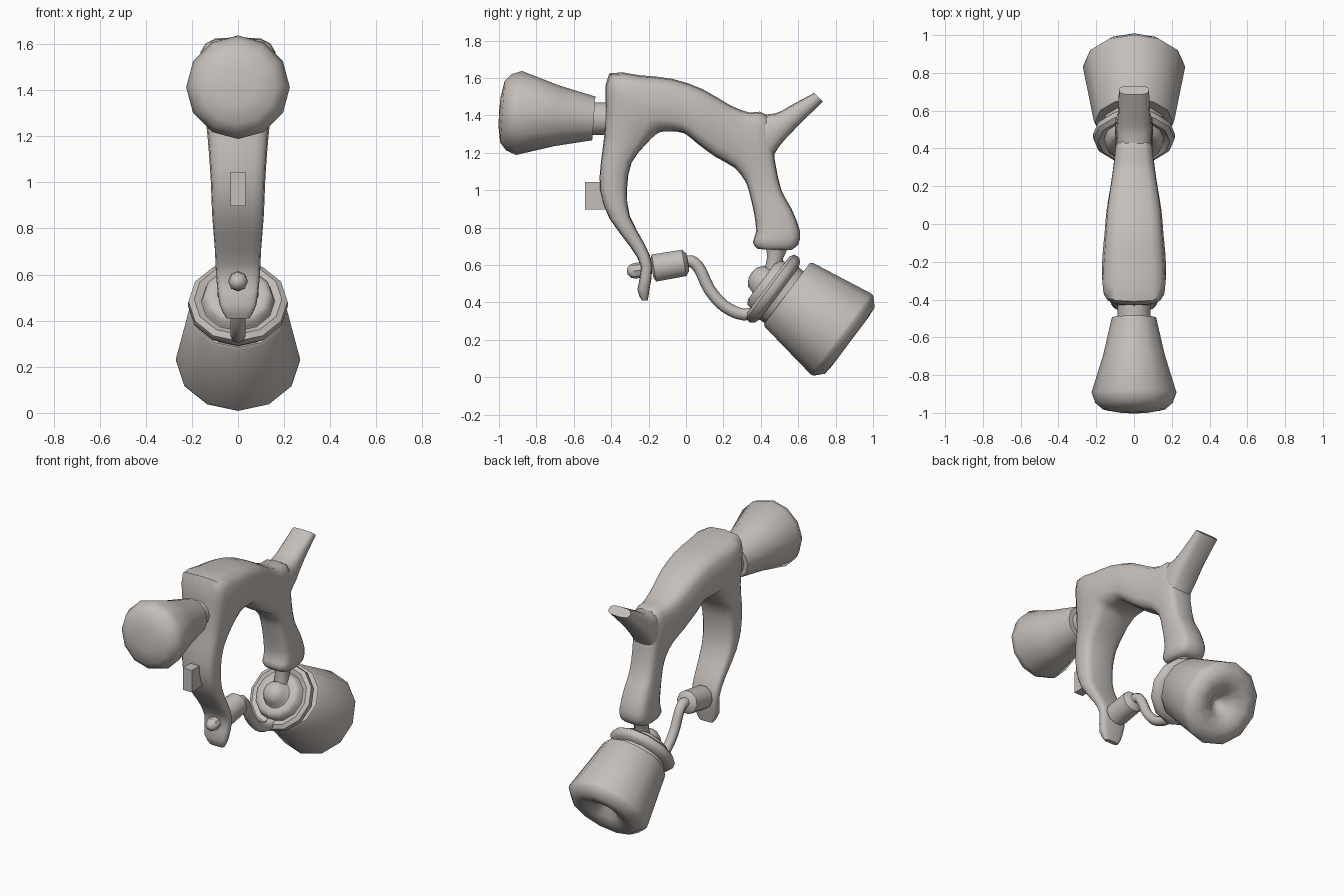
import bpy, bmesh, math
from mathutils import Vector

if "Cube" in bpy.data.objects:
    bpy.data.objects.remove(bpy.data.objects["Cube"])

grey = bpy.data.materials.new("warm_grey")
grey.diffuse_color = (0.56, 0.52, 0.49, 1)
grey.use_nodes = True
grey.node_tree.nodes["Principled BSDF"].inputs["Base Color"].default_value = grey.diffuse_color


def skin(name, rings, angle=40):
    """Bridge closed rings of points into a capped, smooth solid."""
    bm = bmesh.new()
    loops = [[bm.verts.new(p) for p in r] for r in rings]
    for a, b in zip(loops, loops[1:]):
        n = len(a)
        for i in range(n):
            j = (i + 1) % n
            bm.faces.new((a[i], a[j], b[j], b[i]))
    bm.faces.new(loops[0])
    bm.faces.new(loops[-1])
    bmesh.ops.recalc_face_normals(bm, faces=bm.faces[:])
    me = bpy.data.meshes.new(name)
    bm.to_mesh(me)
    bm.free()
    me.materials.append(grey)
    ob = bpy.data.objects.new(name, me)
    bpy.context.collection.objects.link(ob)
    bpy.ops.object.select_all(action='DESELECT')
    ob.select_set(True)
    bpy.context.view_layer.objects.active = ob
    bpy.ops.object.shade_smooth_by_angle(angle=math.radians(angle))
    return ob


def lathe(name, origin, direction, profile, n=12, angle=40):
    """Turn (distance, radius) pairs about an axis in the y-z plane."""
    o = Vector((0, *origin))
    d = Vector((0, *direction)).normalized()
    u = Vector((1, 0, 0))
    v = d.cross(u)
    rings = []
    for s, r in profile:
        r = max(r, 0.002)
        rings.append([o + d * s + u * (r * math.cos(2 * math.pi * i / n))
                      + v * (r * math.sin(2 * math.pi * i / n)) for i in range(n)])
    return skin(name, rings, angle)


def spline(rows, steps):
    """Catmull-Rom interpolation of rows of numbers."""
    out = []
    for i in range(len(rows) - 1):
        p0, p1 = rows[max(i - 1, 0)], rows[i]
        p2, p3 = rows[i + 1], rows[min(i + 2, len(rows) - 1)]
        for k in range(steps):
            t = k / steps
            out.append([0.5 * (2 * b + (c - a) * t + (2 * a - 5 * b + 4 * c - d) * t * t
                               + (3 * b - a - 3 * c + d) * t ** 3)
                        for a, b, c, d in zip(p0, p1, p2, p3)])
    return out + [list(rows[-1])]


def slab(name, rows, steps=2, n=16, power=0.55):
    """Rounded-box sections; row = outer y, z, inner y, z, half width."""
    def sp(c):
        return math.copysign(abs(c) ** power, c) if abs(c) > 1e-6 else 0
    rings = []
    for oy, oz, iy, iz, w in spline(rows, steps):
        ring = []
        for i in range(n):
            a = 2 * math.pi * i / n
            t = sp(math.cos(a)) / 2
            ring.append(Vector((w * sp(math.sin(a)), (oy + iy) / 2 + t * (oy - iy),
                                (oz + iz) / 2 + t * (oz - iz))))
        rings.append(ring)
    return skin(name, rings, 50)


# Frame: hook tip, front arm, top beam, then down the rear grip
slab("frame", [
    (-.235, .41, -.205, .41, .05),
    (-.26, .47, -.195, .47, .08),
    (-.24, .59, -.18, .60, .095),
    (-.30, .70, -.22, .71, .10),
    (-.41, .85, -.30, .86, .112),
    (-.46, 1.0, -.315, 1.01, .118),
    (-.455, 1.15, -.29, 1.15, .128),
    (-.437, 1.29, -.21, 1.25, .14),
    (-.43, 1.48, -.17, 1.29, .16),
    (-.41, 1.625, -.14, 1.31, .17),
    (-.25, 1.615, -.09, 1.315, .167),
    (-.07, 1.595, -.01, 1.305, .155),
    (.09, 1.54, .06, 1.25, .145),
    (.235, 1.455, .155, 1.18, .125),
    (.34, 1.415, .26, 1.12, .11),
    (.44, 1.40, .315, 1.05, .10),
    (.475, 1.16, .335, 1.0, .09),
    (.51, 1.0, .35, .94, .09),
    (.565, .90, .365, .87, .095),
    (.61, .78, .375, .78, .10),
    (.60, .71, .357, .72, .10),
    (.56, .68, .385, .685, .08),
])

# Rear horn
slab("rear_horn", [
    (.34, 1.40, .44, 1.13, .09),
    (.475, 1.41, .495, 1.23, .095),
    (.555, 1.45, .585, 1.33, .085),
    (.685, 1.52, .732, 1.475, .08),
], power=0.7)

# Front nozzle cone with its neck
lathe("nozzle_neck", (-.40, 1.383), (-1, 0), [(0, .087), (.11, .087)])
lathe("nozzle_cone", (-.493, 1.384), (-.4, .029),
      [(0, .117), (.2, .163), (.40, .225), (.455, .205), (.49, .165), (.505, .08), (.508, 0)])

# Trigger block on the front arm
skin("trigger_block", [[Vector((x, y, z)) for x, y in
                        ((-.033, -.42), (-.033, -.54), (.033, -.54), (.033, -.42))]
                       for z in (.897, 1.045)])

# Hose bolt and connector on the hook
lathe("hose_bolt", (-.20, .58), (-1, -.15),
      [(0, .04), (.075, .042), (.10, .034), (.115, .015), (.117, 0)], 8)
lathe("hose_connector", (-.183, .582), (1, .17),
      [(0, .05), (.012, .077), (.175, .075), (.195, .05), (.20, 0)], 10)

# Bent hose, swept round section
path = spline([(-.02, .61), (.03, .62), (.075, .575), (.125, .47), (.205, .38),
               (.31, .335), (.40, .36)], 3)
rings = []
for i, (y, z) in enumerate(path):
    a, b = path[max(i - 1, 0)], path[min(i + 1, len(path) - 1)]
    t = Vector((b[0] - a[0], b[1] - a[1])).normalized()
    rings.append([Vector((.032 * math.cos(k * math.pi / 4),
                          y - t.y * .032 * math.sin(k * math.pi / 4),
                          z + t.x * .032 * math.sin(k * math.pi / 4))) for k in range(8)])
skin("hose", rings, 60)

# Neck joining the grip to the cup cap
lathe("grip_neck", (.49, .73), (-.03, -.2),
      [(0, .075), (.04, .06), (.09, .045), (.22, .05)], 10)

# Cap: centre knob and two stepped rings
axis = (.8, -.6)
lathe("cup_cap", (.458, .478), axis,
      [(-.135, 0), (-.13, .035), (-.105, .07), (-.07, .08), (-.06, .09), (-.065, .125),
       (-.05, .15), (-.02, .155), (-.01, .16), (-.025, .19), (-.01, .215), (.02, .218),
       (.04, .20), (.05, .175), (.13, .17)], 12, 50)

# Cup with a dimpled bottom
lathe("cup", (.54, .448), axis,
      [(0, .17), (0, .205), (.012, .214), (.36, .27), (.375, .268), (.42, .222),
       (.425, .16), (.40, .09), (.33, .035), (.31, 0)], 12, 50)
